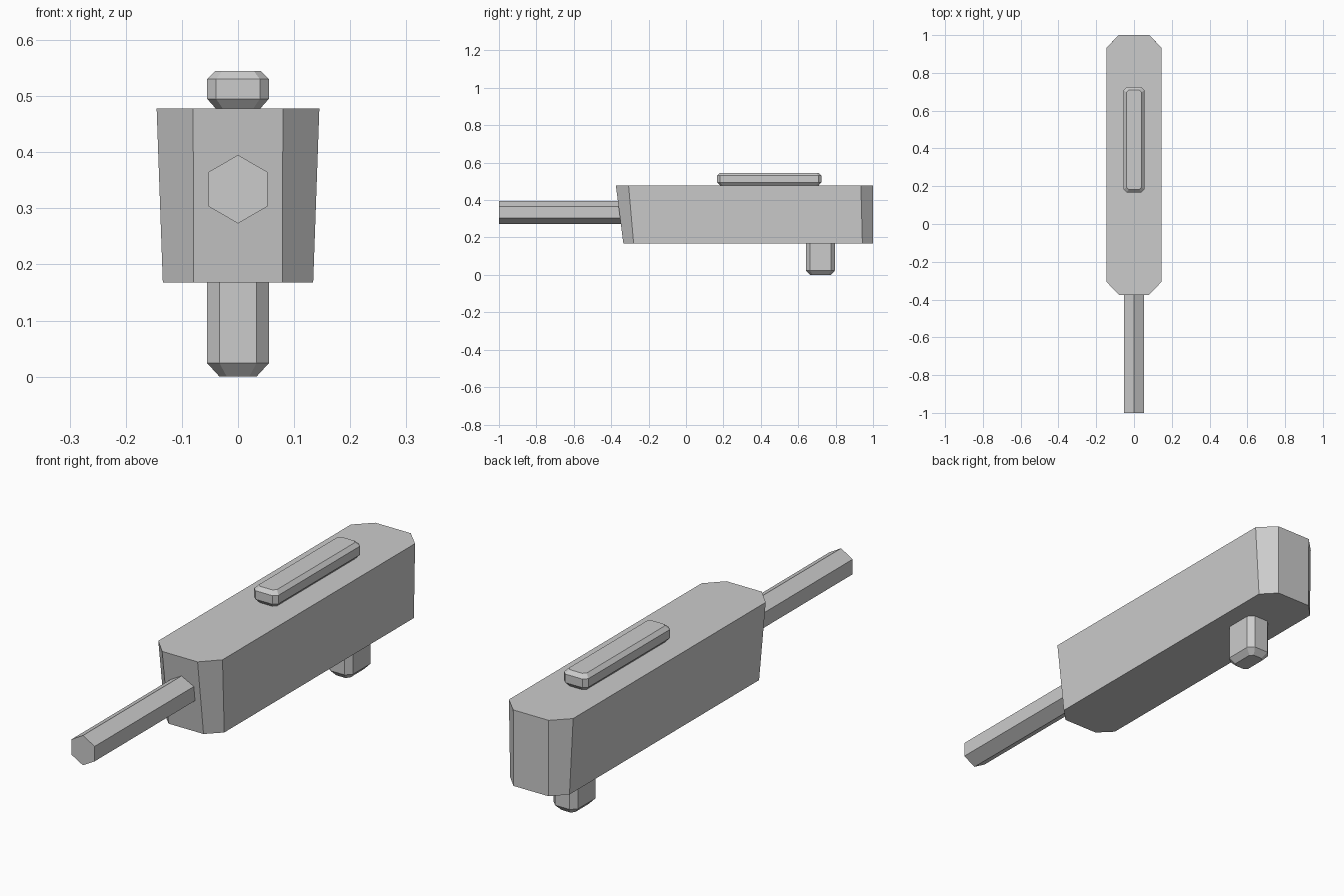
import bpy, bmesh, math
from mathutils import Matrix

if "Cube" in bpy.data.objects:
    bpy.data.objects.remove(bpy.data.objects["Cube"])


def ring(hx, y0, y1, cx, cy0, cy1, z):
    """Rectangle with cut corners, mirrored in x."""
    right = [(hx - cx, y0), (hx, y0 + cy0), (hx, y1 - cy1), (hx - cx, y1)]
    left = [(-x, y) for x, y in reversed(right)]
    return [(x, y, z) for x, y in right + left]


def loft(name, rings):
    """Skin stacked rings and cap both ends."""
    bm = bmesh.new()
    loops = [[bm.verts.new(p) for p in r] for r in rings]
    n = len(loops[0])
    for a, b in zip(loops, loops[1:]):
        for i in range(n):
            j = (i + 1) % n
            bm.faces.new((a[i], a[j], b[j], b[i]))
    bm.faces.new(loops[0][::-1])
    bm.faces.new(loops[-1])
    bmesh.ops.recalc_face_normals(bm, faces=bm.faces)
    mesh = bpy.data.meshes.new(name)
    bm.to_mesh(mesh)
    bm.free()
    obj = bpy.data.objects.new(name, mesh)
    bpy.context.collection.objects.link(obj)
    return obj


# tapered main housing
loft("body", [
    ring(0.134, -0.335, 1.0, 0.055, 0.055, 0.057, 0.168),
    ring(0.145, -0.375, 1.0, 0.065, 0.068, 0.065, 0.478),
])

# bevelled slider on top: (inset, height)
loft("top_slider", [
    ring(0.055 - d, 0.167 + d, 0.724 - d, c, c, c, z)
    for d, c, z in [(0.017, 0.012, 0.476), (0, 0.016, 0.495),
                    (0, 0.016, 0.53), (0.015, 0.012, 0.545)]
])

# stub below the body with chamfered foot
loft("lower_peg", [
    ring(0.055 - d, 0.641 + d, 0.797 - d, c, c, c, z)
    for d, c, z in [(0.022, 0.013, 0), (0, 0.022, 0.024), (0, 0.022, 0.17)]
])

# hexagonal rod at the front
loft("front_rod", [
    [(0.061 * math.sin(k * math.pi / 3), y, 0.334 + 0.061 * math.cos(k * math.pi / 3))
     for k in range(6)]
    for y in (-1.0, -0.345)
])
